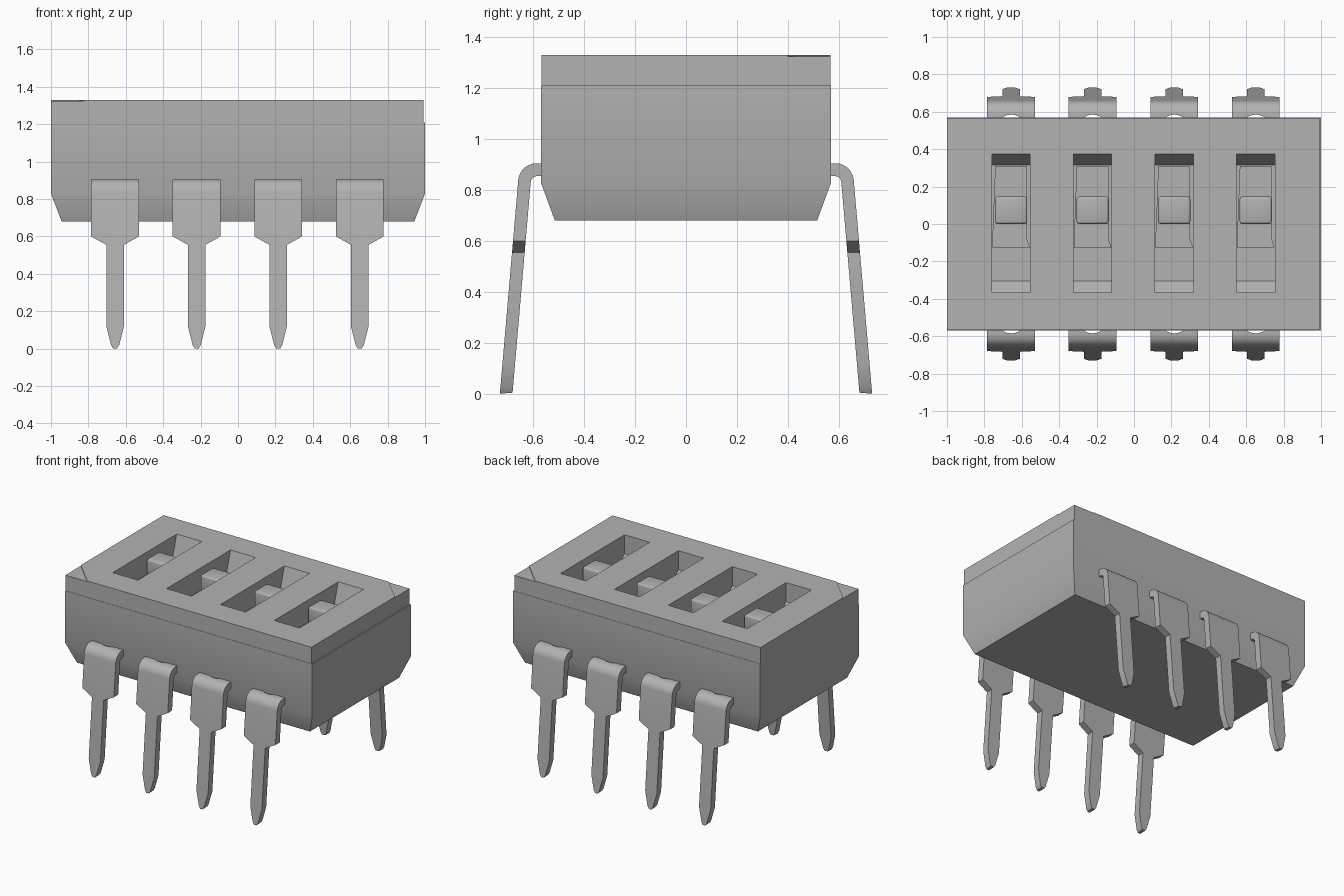
import bpy, bmesh, math
from mathutils import Vector

if "Cube" in bpy.data.objects:
    bpy.data.objects.remove(bpy.data.objects["Cube"], do_unlink=True)

grey = bpy.data.materials.new("plain_grey")
grey.use_nodes = True
grey.diffuse_color = (0.45, 0.45, 0.45, 1)
grey.node_tree.nodes["Principled BSDF"].inputs["Base Color"].default_value = (0.45, 0.45, 0.45, 1)


def loft(name, rings):
    """Closed solid through matching rings of points."""
    bm = bmesh.new()
    loops = [[bm.verts.new(p) for p in ring] for ring in rings]
    n = len(loops[0])
    for a, b in zip(loops, loops[1:]):
        for i in range(n):
            j = (i + 1) % n
            bm.faces.new((a[i], a[j], b[j], b[i]))
    bm.faces.new(loops[0])
    bm.faces.new(loops[-1])
    bmesh.ops.recalc_face_normals(bm, faces=bm.faces)
    mesh = bpy.data.meshes.new(name)
    bm.to_mesh(mesh)
    bm.free()
    mesh.materials.append(grey)
    obj = bpy.data.objects.new(name, mesh)
    bpy.context.collection.objects.link(obj)
    return obj


def prism(name, pts, axis, lo, hi):
    """Extrude a 2D profile along one axis."""
    def place(p, t):
        v = list(p)
        v.insert(axis, t)
        return Vector(v)
    return loft(name, [[place(p, t) for p in pts] for t in (lo, hi)])


def rect(x0, x1, y0, y1):
    return [(x0, y0), (x1, y0), (x1, y1), (x0, y1)]


def activate(obj):
    bpy.ops.object.select_all(action="DESELECT")
    obj.select_set(True)
    bpy.context.view_layer.objects.active = obj


def apply_mod(obj, kind, **settings):
    mod = obj.modifiers.new(kind.lower(), kind)
    for key, value in settings.items():
        setattr(mod, key, value)
    activate(obj)
    bpy.ops.object.modifier_apply(modifier=mod.name)


def boolean(obj, cutter, operation="DIFFERENCE"):
    apply_mod(obj, "BOOLEAN", object=cutter, operation=operation, solver="EXACT")


def smooth(obj):
    activate(obj)
    bpy.ops.object.shade_smooth_by_angle(angle=math.radians(30))


def remove(*objs):
    for o in objs:
        bpy.data.objects.remove(o, do_unlink=True)


TOP, SEAM, FLOOR = 1.33, 1.21, 1.13
columns = [-0.657 + 0.436 * i for i in range(4)]

# Lower housing with tapered foot, and the cover above the seam
base = loft("housing", [[(x, y, z) for x, y in rect(-w, w, -d, d)] for w, d, z in
                        ((0.943, 0.515, 0.68), (1.0, 0.57, 0.83), (1.0, 0.57, SEAM))])
cover = prism("cover", rect(-1.0, 0.992, -0.568, 0.568), 2, SEAM, TOP)

# Slots with sloped ends, cut through the cover into the housing
slot_profile = [(0.39, TOP + 0.05), (0.375, TOP), (0.315, FLOOR), (-0.305, FLOOR),
                (-0.365, FLOOR + 0.06), (-0.365, TOP + 0.05)]
for cx in columns:
    cutter = prism("slot_cutter", slot_profile, 0, cx - 0.102, cx + 0.102)
    boolean(base, cutter)
    boolean(cover, cutter)
    remove(cutter)

# Shallow triangular steps on two opposite cover corners
for s in (-1, 1):
    tri = [(s * 1.02, s * 0.59), (s * 0.80, s * 0.59), (s * 1.02, s * 0.37)]
    cutter = prism("corner_cutter", tri, 2, TOP - 0.005, TOP + 0.05)
    boolean(cover, cutter)
    remove(cutter)
smooth(base)

# Sliders: a plate in each slot carrying a rounded knob
for i, cx in enumerate(columns):
    plate = [(cx + s * x, y) for s, x, y in (
        (-1, 0.1, -0.125), (1, 0.1, -0.125), (1, 0.085, -0.08),
        (1, 0.085, 0.31), (-1, 0.085, 0.31), (-1, 0.1, -0.08))]
    prism(f"slider_plate_{i + 1}", plate, 2, FLOOR - 0.01, FLOOR + 0.04)
    knob = prism(f"slider_knob_{i + 1}", rect(cx - 0.086, cx + 0.086, 0.0, 0.147),
                 2, FLOOR + 0.03, TOP - 0.035)
    apply_mod(knob, "BEVEL", width=0.014, segments=3)
    smooth(knob)


# Pins: bent strip trimmed to the front outline
def arc(cy, cz, r, start, end, n=7):
    return [(cy + r * math.cos(math.radians(start + (end - start) * k / n)),
             cz + r * math.sin(math.radians(start + (end - start) * k / n)))
            for k in range(n + 1)]


strip = ([(0.5, 0.905)] + arc(0.587, 0.833, 0.072, 90, 5) + [(0.731, 0.0), (0.681, 0.004)]
         + arc(0.583, 0.828, 0.027, 5, 90) + [(0.5, 0.855)])
half = [(0.128, 1.0), (0.128, 0.60), (0.047, 0.555), (0.047, 0.12), (0.022, 0.02), (0.01, 0.0)]
outline = half + [(-x, z) for x, z in reversed(half)]
circle = arc(0.0, 0.505, 0.08, 0, 345, 23)

for side, s in (("front", -1), ("back", 1)):
    for i, cx in enumerate(columns):
        pin = prism(f"{side}_pin_{i + 1}", [(s * y, z) for y, z in strip], 0, cx - 0.2, cx + 0.2)
        trim = prism("trim", [(cx + x, z) for x, z in outline], 1, s * 0.4, s * 0.9)
        hole = prism("hole", [(cx + x, s * y) for x, y in circle], 2, 0.8, 1.0)
        boolean(pin, trim, "INTERSECT")
        boolean(pin, hole)
        remove(trim, hole)
        smooth(pin)
